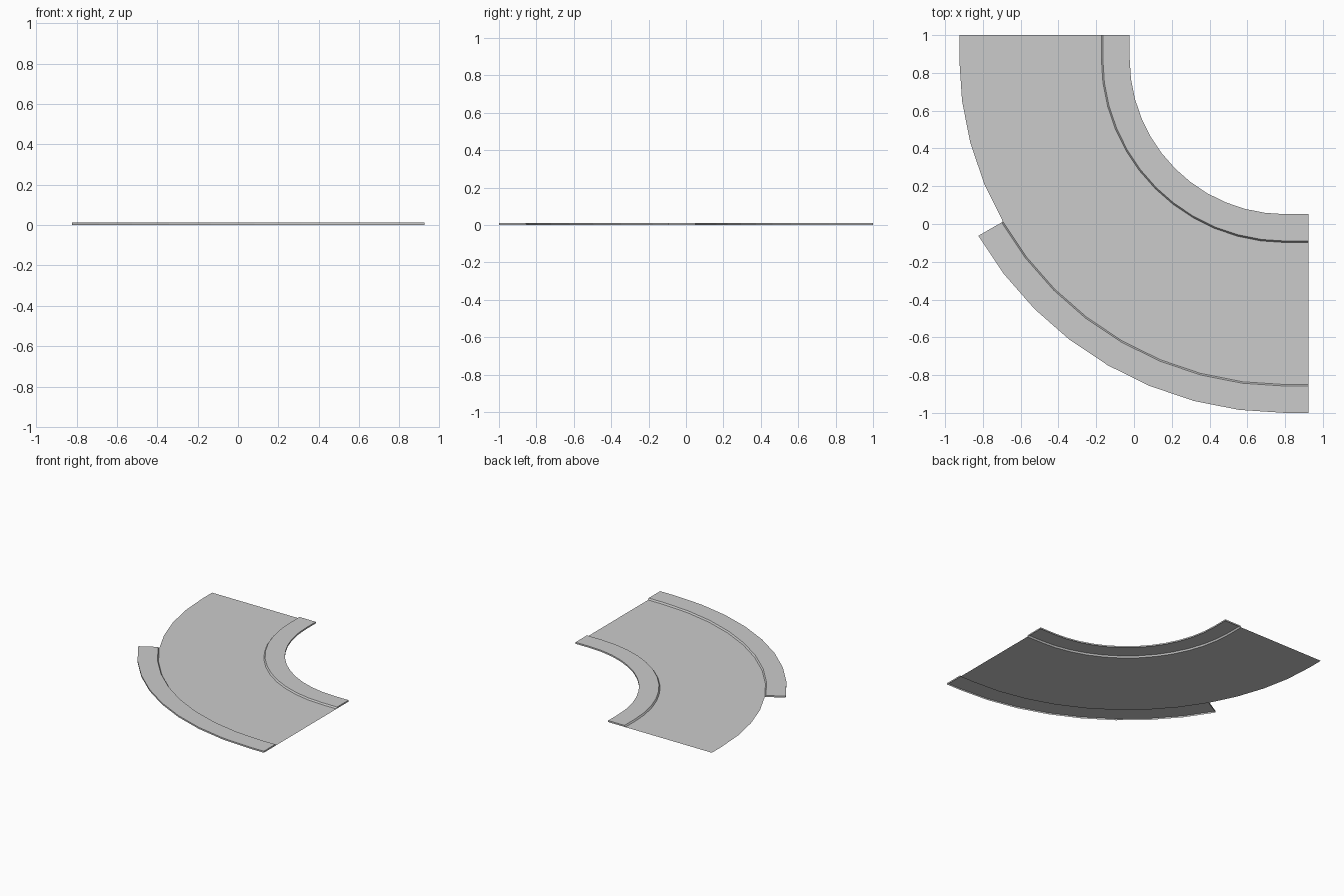
import bpy, bmesh, math

if "Cube" in bpy.data.objects:
    bpy.data.objects.remove(bpy.data.objects["Cube"])

CX, CY = 0.80, 0.875          # centre of the bend
END_X, END_Y = 0.925, 1.0     # straight run-outs at both ends
H = 0.012                     # pavement height
STEP = 7.5                    # degrees per segment


def path(r, start=None):
    """Points at radius r: straight, quarter bend, straight (or begun at an angle)."""
    first = start if start is not None else 0.0
    n = round((90 - first) / STEP)
    pts = [] if start is not None else [(CX - r, END_Y)]
    for i in range(n + 1):
        a = math.radians(first + (90 - first) * i / n)
        pts.append((CX - r * math.cos(a), CY - r * math.sin(a)))
    pts.append((END_X, CY - r))
    return pts


def sweep(name, profile, start=None, caps=False):
    """Sweep a (radius, z) profile round the bend."""
    bm = bmesh.new()
    rows = [[bm.verts.new((x, y, z)) for x, y in path(r, start)] for r, z in profile]
    for a, b in zip(rows, rows[1:]):
        for i in range(len(a) - 1):
            bm.faces.new((a[i], a[i + 1], b[i + 1], b[i]))
    if caps:
        bm.faces.new([row[0] for row in rows])
        bm.faces.new([row[-1] for row in reversed(rows)])
    bmesh.ops.recalc_face_normals(bm, faces=bm.faces)
    # open strips should face upwards
    if sum(f.normal.z * f.calc_area() for f in bm.faces) < 0:
        bmesh.ops.reverse_faces(bm, faces=bm.faces)
    me = bpy.data.meshes.new(name)
    bm.to_mesh(me)
    bm.free()
    ob = bpy.data.objects.new(name, me)
    bpy.context.collection.objects.link(ob)
    return ob


# Flat road surface with a narrow gutter along each side
sweep("road", [(0.973, 0), (0.981, 0), (1.717, 0), (1.725, 0)])

# Inner pavement follows the whole bend
sweep("inner_pavement", [(0.823, 0), (0.823, H), (0.965, H), (0.973, 0)], caps=True)

# Outer pavement starts a third of the way round
sweep("outer_pavement", [(1.725, 0), (1.733, H), (1.875, H), (1.875, 0)], start=30, caps=True)
